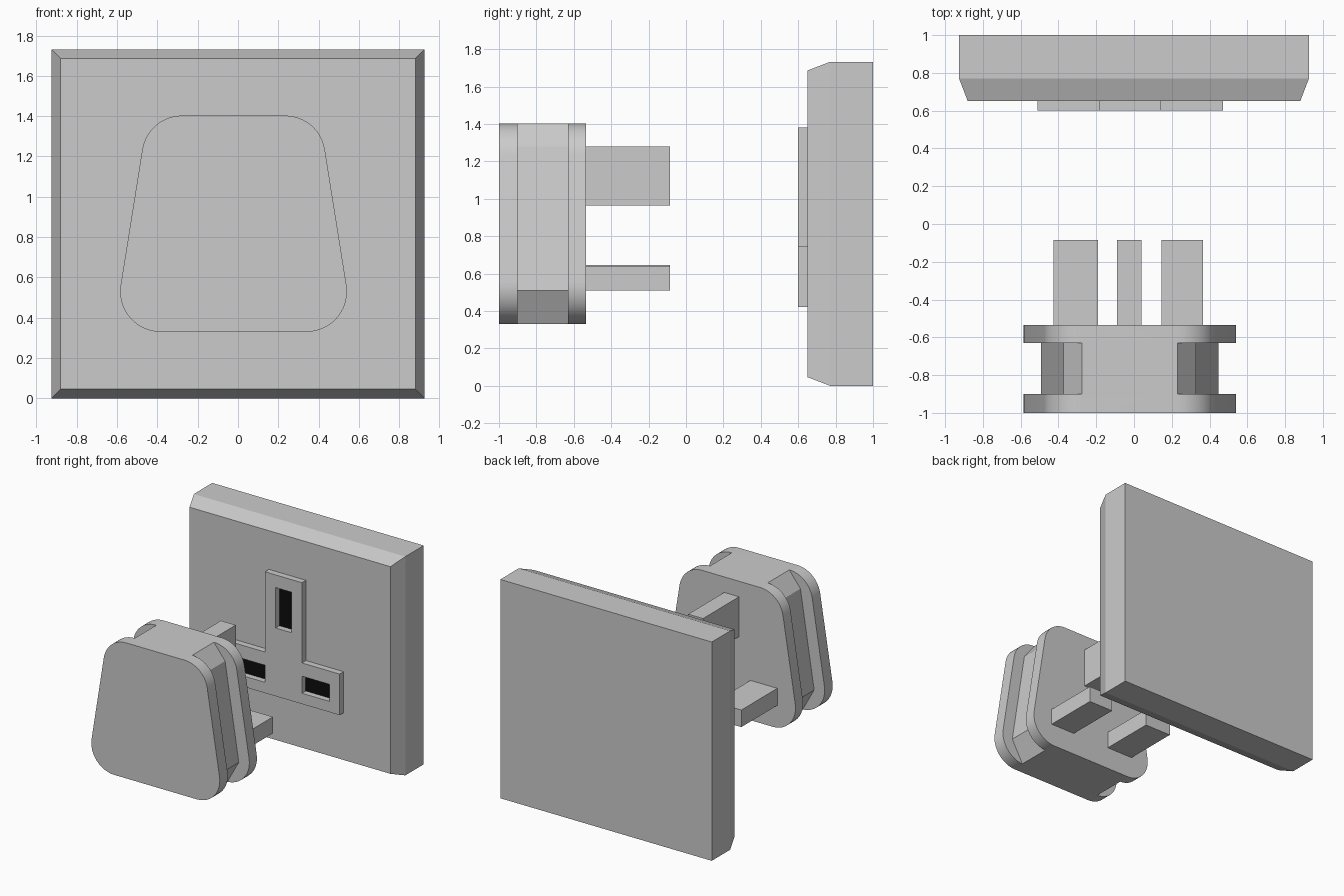
import bpy, bmesh, math
from mathutils import Vector

if "Cube" in bpy.data.objects:
    bpy.data.objects.remove(bpy.data.objects["Cube"])

CX = -0.022  # centre line of plug and socket


def loft(name, rings):
    """Closed solid through matching rings of (x, y, z) points."""
    bm = bmesh.new()
    vs = [[bm.verts.new(p) for p in ring] for ring in rings]
    n = len(vs[0])
    for a, b in zip(vs, vs[1:]):
        for i in range(n):
            bm.faces.new((a[i], a[(i + 1) % n], b[(i + 1) % n], b[i]))
    bm.faces.new(vs[0])
    bm.faces.new(vs[-1])
    bmesh.ops.recalc_face_normals(bm, faces=bm.faces)
    me = bpy.data.meshes.new(name)
    bm.to_mesh(me)
    bm.free()
    ob = bpy.data.objects.new(name, me)
    bpy.context.collection.objects.link(ob)
    return ob


def prism(name, profile, y0, y1):
    """Extrude an (x, z) profile along y."""
    return loft(name, [[(x, y, z) for x, z in profile] for y in (y0, y1)])


def rect(x0, x1, z0, z1):
    return [(x0, z0), (x1, z0), (x1, z1), (x0, z1)]


def rounded(corners, r, steps=12):
    """Round every corner of a convex polygon with radius r."""
    out = []
    for i, c in enumerate(corners):
        p = Vector(c)
        a = (Vector(corners[i - 1]) - p).normalized()
        b = (Vector(corners[(i + 1) % len(corners)]) - p).normalized()
        half = a.angle(b) / 2
        centre = p + (a + b).normalized() * r / math.sin(half)
        s = p + a * r / math.tan(half) - centre
        e = p + b * r / math.tan(half) - centre
        turn = math.pi - 2 * half
        for k in range(steps + 1):
            t = k / steps
            v = (s * math.sin((1 - t) * turn) + e * math.sin(t * turn)) / math.sin(turn)
            out.append(tuple(centre + v))
    return out


def cut(ob, cutter):
    mod = ob.modifiers.new("cut", 'BOOLEAN')
    mod.operation = 'DIFFERENCE'
    mod.solver = 'EXACT'
    mod.object = cutter
    bpy.ops.object.select_all(action='DESELECT')
    bpy.context.view_layer.objects.active = ob
    ob.select_set(True)
    bpy.ops.object.modifier_apply(modifier=mod.name)
    bpy.data.objects.remove(cutter, do_unlink=True)


# Wall plate with chamfered front edge
plate_rings = []
for y, inset in ((0.65, 0.046), (0.77, 0), (1.0, 0)):
    r = rect(-0.926 + inset, 0.926 - inset, inset, 1.732 - inset)
    plate_rings.append([(x, y, z) for x, z in r])
loft("wall_plate", plate_rings)

# Raised T-shaped socket face with three slots and dark slot floors
tee = [(-0.51, 0.42), (0.47, 0.42), (0.47, 0.745), (0.14, 0.745),
       (0.14, 1.38), (-0.185, 1.38), (-0.185, 0.745), (-0.51, 0.745)]
socket = prism("socket_face", tee, 0.60, 0.65)
black = bpy.data.materials.new("black")
black.diffuse_color = (0.004, 0.004, 0.004, 1)
black.use_nodes = True
black.node_tree.nodes["Principled BSDF"].inputs["Base Color"].default_value = black.diffuse_color
slots = {"earth": (-0.09, 0.05, 0.96, 1.28),
         "left": (-0.425, -0.185, 0.505, 0.64),
         "right": (0.14, 0.38, 0.505, 0.64)}
for side, s in slots.items():
    cut(socket, prism("slot_cutter", rect(*s), 0.55, 0.70))
    floor = prism(side + "_slot_floor", rect(*s), 0.647, 0.65)
    floor.data.materials.append(black)

# Plug body: rounded trapezoid with a grip groove in each side
outline = [(CX - 0.597, 0.33), (CX + 0.597, 0.33), (CX + 0.426, 1.403), (CX - 0.426, 1.403)]
body = prism("plug_body", rounded(outline, 0.2), -1.0, -0.535)
groove = [(0.252, 1.5), (0.252, 1.403), (0.35, 1.28), (0.47, 0.51), (0.37, 0.33),
          (0.37, 0.2), (0.8, 0.2), (0.8, 1.5)]
for sgn in (1, -1):
    cut(body, prism("groove_cutter", [(CX + sgn * x, z) for x, z in groove], -0.9, -0.63))
bpy.ops.object.shade_smooth_by_angle(angle=math.radians(20))

# Pins
pins = {"earth": (-0.09, 0.04, 0.965, 1.28),
        "left": (-0.425, -0.19, 0.51, 0.645),
        "right": (0.145, 0.365, 0.51, 0.64)}
for side, p in pins.items():
    prism(side + "_pin", rect(*p), -0.535, -0.085)
